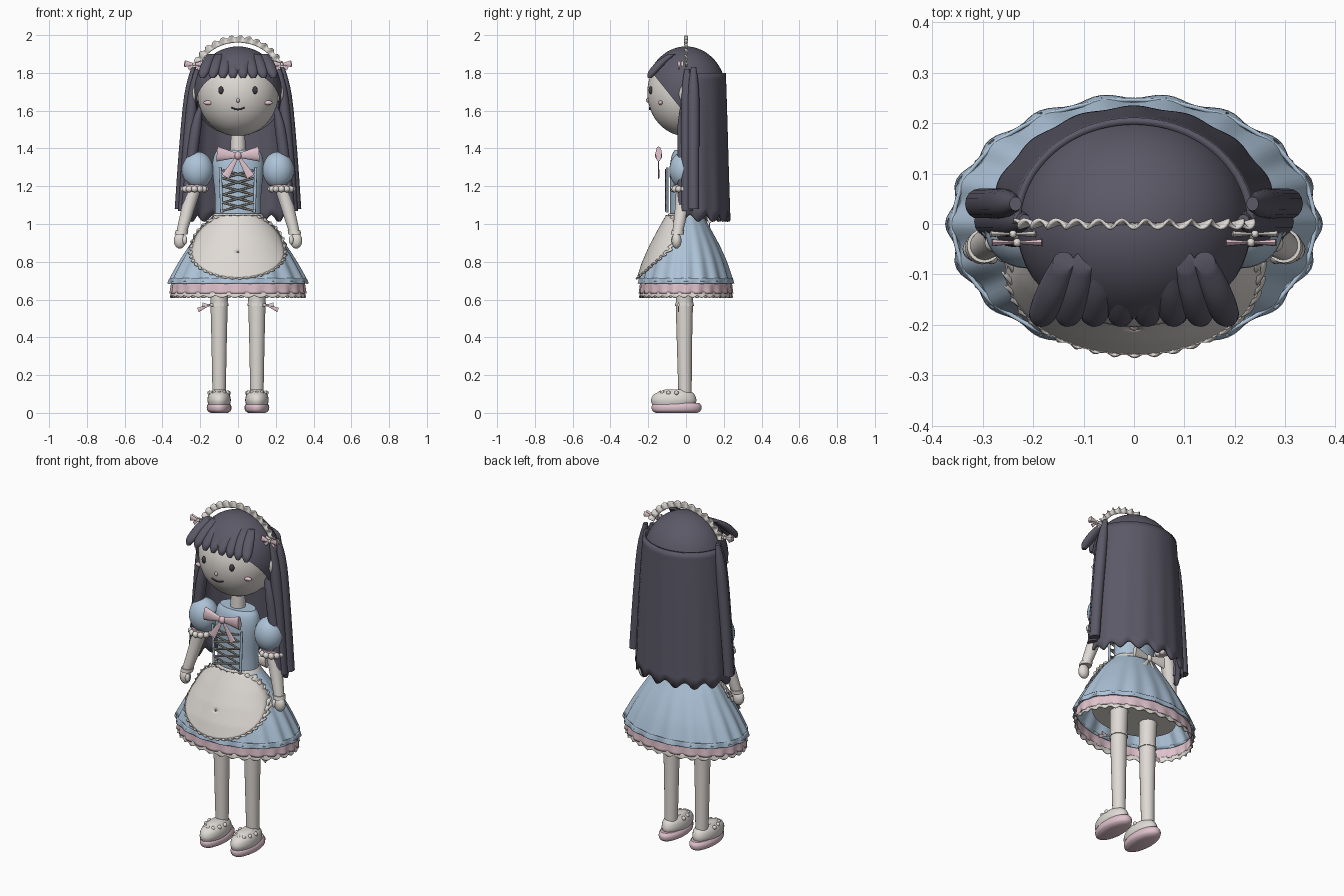
import bpy, bmesh
from math import sin, cos, pi, sqrt, radians
from mathutils import Matrix, Vector

if "Cube" in bpy.data.objects:
    bpy.data.objects.remove(bpy.data.objects["Cube"], do_unlink=True)


def material(name, rgb):
    m = bpy.data.materials.new(name)
    m.use_nodes = True
    m.diffuse_color = (*rgb, 1)
    m.node_tree.nodes["Principled BSDF"].inputs["Base Color"].default_value = (*rgb, 1)
    return m


CREAM = material("warm cream", (0.74, 0.70, 0.66))
BLUE = material("powder blue", (0.42, 0.55, 0.69))
PINK = material("pale pink", (0.74, 0.54, 0.60))
HAIR = material("slate violet", (0.105, 0.10, 0.135))
DARK = material("charcoal", (0.05, 0.05, 0.06))
LACE = material("grey cord", (0.17, 0.16, 0.14))


def finish(name, bm, mat, thick=0):
    bmesh.ops.recalc_face_normals(bm, faces=bm.faces)
    me = bpy.data.meshes.new(name)
    bm.to_mesh(me)
    bm.free()
    me.materials.append(mat)
    for p in me.polygons:
        p.use_smooth = True
    me.set_sharp_from_angle(angle=radians(40))
    ob = bpy.data.objects.new(name, me)
    bpy.context.collection.objects.link(ob)
    if thick:
        mod = ob.modifiers.new("thickness", "SOLIDIFY")
        mod.thickness = thick
        mod.offset = 0
    return ob


def sheet(name, fn, nu, nv, mat, closed=False, caps=False, thick=0):
    """Grid surface from a function of u and v, both 0 to 1."""
    bm = bmesh.new()
    cols = nu if closed else nu + 1
    rows = [[bm.verts.new(fn(i / nu, j / nv)) for i in range(cols)] for j in range(nv + 1)]
    for a, b in zip(rows, rows[1:]):
        for i in range(nu):
            k = (i + 1) % cols
            bm.faces.new((a[i], a[k], b[k], b[i]))
    if caps:
        bm.faces.new(rows[0])
        bm.faces.new(rows[-1])
    return finish(name, bm, mat, thick)


def blend(rows, v):
    """Smooth interpolation along a list of sections."""
    t = v * (len(rows) - 1)
    i = min(int(t), len(rows) - 2)
    f = t - i
    p = [rows[max(0, min(len(rows) - 1, k))] for k in range(i - 1, i + 3)]
    return [b + 0.5 * f * (c - a + f * (2*a - 5*b + 4*c - d + f * (3*(b - c) + d - a)))
            for a, b, c, d in zip(*p)]


def loft(name, rows, mat, n=24, waves=0, amp=0, hem=0, arc=2 * pi, caps=True, thick=0, steps=4):
    """Elliptical sections (x, y, z, rx, ry), with optional pleats and a wavy hem."""
    def fn(u, v):
        x, y, z, rx, ry = blend(rows, v)
        a = u * arc
        k = 1 + amp * v * cos(waves * a)
        return (x + rx * k * cos(a), y + ry * k * sin(a), z + hem * v ** 8 * sin(waves * a))
    full = arc > 6
    return sheet(name, fn, n, steps * (len(rows) - 1), mat, full, caps and full, thick)


def blob(name, c, r, mat, seg=24):
    bm = bmesh.new()
    bmesh.ops.create_uvsphere(bm, u_segments=seg, v_segments=seg // 2, radius=1,
                              matrix=Matrix.Translation(c) @ Matrix.Diagonal((*r, 1)))
    return finish(name, bm, mat)


def bar(name, p, q, r1, r2, mat, flat=1):
    """Tapered rod from p to q, flattened front to back."""
    p, q = Vector(p), Vector(q)
    d = q - p
    bm = bmesh.new()
    bmesh.ops.create_cone(bm, cap_ends=True, segments=12, radius1=r1, radius2=r2, depth=d.length,
                          matrix=Matrix.Translation((p + q) / 2) @ Matrix.Diagonal((1, flat, 1, 1))
                          @ d.to_track_quat("Z", "Y").to_matrix().to_4x4())
    return finish(name, bm, mat)


def bow(name, c, s, mat, knot=None, tails=1):
    c = Vector(c)
    blob(name + "_knot", c, (s * .17, s * .17, s * .2), knot or mat, 16)
    for side, k in (("left", 1), ("right", -1)):
        bar(f"{name}_{side}_wing", c, c + Vector((k * s, 0, s * .08)), s * .1, s * .36, mat, .4)
        if tails:
            bar(f"{name}_{side}_tail", c, c + Vector((k * s * .6, 0, -s * tails)),
                s * .06, s * .2, mat, .2)


# Skirt, hem bands and underskirt
SKIRT = [(1.05, .122, .085), (.97, .195, .13), (.88, .255, .178), (.79, .31, .217), (.695, .36, .247)]
loft("skirt", [(0, 0, *r) for r in SKIRT], BLUE, 144, 18, .025, caps=False, thick=.006)
loft("skirt_edge", [(0, 0, .712, .358, .246), (0, 0, .685, .364, .251)], BLUE, 144, 18, .02, caps=False, thick=.008)
loft("pink_flounce", [(0, 0, .69, .35, .24), (0, 0, .632, .354, .243)], PINK, 144, 24, .02, caps=False, thick=.006)
loft("lace_hem", [(0, 0, .64, .35, .24), (0, 0, .614, .354, .243)], CREAM, 192, 32, .012, .006, caps=False, thick=.005)
loft("underskirt", [(0, 0, .98, .15, .1), (0, 0, .85, .21, .15), (0, 0, .72, .25, .175)], CREAM, 48)


# Apron laid over the skirt front
def skirt_radii(z):
    for (z1, a1, b1), (z2, a2, b2) in zip(SKIRT, SKIRT[1:]):
        if z >= z2:
            f = min(1, (z1 - z) / (z1 - z2))
            return a1 + f * (a2 - a1), b1 + f * (b2 - b1)
    return a2, b2


def apron_point(u, v, lift=.016):
    a = u * 2 * pi
    x = .25 * v * cos(a)
    z = min(1.045, .85 + v * sin(a) * (.21 if sin(a) > 0 else .137))
    rx, ry = skirt_radii(z)
    return (x, -ry * sqrt(max(.02, 1 - (x / (rx * 1.03)) ** 2)) - lift, z)


sheet("apron", lambda u, v: apron_point(u, .02 + .98 * v), 72, 12, CREAM, True, thick=.006)
sheet("apron_frill", lambda u, v: apron_point(u, .97 + v * (.06 + .02 * sin(80 * pi * u)),
                                              .018 + .004 * cos(80 * pi * u)), 240, 2, CREAM, True, thick=.004)
loft("apron_sash", [(0, 0, 1.055, .124, .09), (0, 0, 1.03, .138, .1)], CREAM, 48, caps=False, thick=.006)
bow("sash_bow", (0, .125, 1.03), .1, CREAM, tails=1.1)

# Bodice, lacing and neck
loft("bodice", [(0, 0, 1.03, .122, .084), (0, 0, 1.15, .122, .084), (0, 0, 1.29, .136, .086),
                (0, 0, 1.36, .128, .076), (0, 0, 1.392, .108, .06)], BLUE, 40)
loft("neck", [(0, 0, 1.36, .042, .042), (0, 0, 1.5, .036, .036)], CREAM)
for i in range(5):
    z = 1.07 + i * .043
    for k in (-1, 1):
        bar(f"lace_{i}_{k}", (-k * .082, -.108, z), (k * .082, -.108, z + .043), .006, .006, LACE, .6)
for k in (-1, 1):
    bar(f"lacing_edge_{k}", (k * .086, -.1, 1.06), (k * .094, -.1, 1.3), .008, .008, BLUE, .8)
bow("neck_bow", (0, -.145, 1.362), .112, PINK, tails=1)

# Head and face
HEAD, HR = Vector((0, 0, 1.695)), (.216, .205, .23)
blob("head", HEAD, HR, CREAM, 48)


def on_face(x, z, out=0):
    return (x, -HR[1] * sqrt(1 - (x / HR[0]) ** 2 - ((z - HEAD.z) / HR[2]) ** 2) - out, z)


blob("nose", on_face(0, 1.655), (.009, .01, .012), PINK, 16)
for i in range(6):
    ends = [on_face(x, 1.606 + 8 * x * x, .002) for x in (-.036 + i * .012, -.024 + i * .012)]
    bar(f"mouth_{i}", *ends, .004, .004, DARK)
for side, k in (("left", 1), ("right", -1)):
    blob(side + "_eye", on_face(k * .09, 1.708), (.014, .012, .02), DARK)
    blob(side + "_blush", on_face(k * .155, 1.642), (.028, .012, .012), PINK)
    blob(side + "_ear", (k * .222, -.012, 1.69), (.022, .026, .044), CREAM)

# Hair cap, trimmed along a slope around the face
bm = bmesh.new()
bmesh.ops.create_uvsphere(bm, u_segments=48, v_segments=32, radius=1,
                          matrix=Matrix.Translation(HEAD) @ Matrix.Diagonal((.233, .214, .245, 1)))
bmesh.ops.bisect_plane(bm, geom=bm.verts[:] + bm.edges[:] + bm.faces[:], plane_co=(0, -.17, 1.79),
                       plane_no=(0, 1.25, 1), clear_inner=True)
finish("hair_cap", bm, HAIR)
loft("back_hair", [(0, .0, 1.8, .232, .204), (0, 0, 1.6, .25, .21), (0, 0, 1.3, .268, .218),
                   (0, 0, 1.03, .28, .226)], HAIR, 96, 16, .01, .018, arc=pi, thick=.014)
for i in range(8):
    u = (i - 3.5) / 3.5
    loft(f"bang_{i}", [(u * .14, -.075, 1.9, .021, .02), (u * .16, -.125, 1.862, .028, .028),
                       (u * .18, -.175, 1.805, .028, .025), (u * .188, -.192, 1.772, .012, .01)], HAIR, 16)


# Frilled headband
def headband(u, v):
    a = radians(20 + 140 * u)
    w = v * (.032 + .006 * sin(26 * pi * u))
    return ((.222 + w) * cos(a), .009 * v * cos(26 * pi * u), 1.763 + (.198 + w) * sin(a))


sheet("headband", headband, 160, 4, CREAM, thick=.006)

for side, k in (("left", 1), ("right", -1)):
    # Headband bows and hanging locks
    bow(side + "_hair_bow", (k * .232, -.037, 1.845), .05, PINK, CREAM, .5)
    bow(side + "_hair_bow_lining", (k * .24, -.02, 1.845), .045, CREAM, tails=0)
    for j, (x, y, top, low) in enumerate(((.235, .04, 1.83, 1.08), (.217, .005, 1.82, 1.07), (.2, -.015, 1.62, 1.1))):
        h = top - low
        loft(f"{side}_lock_{j}", [(k * x, y, top, .012, .014), (k * (x + .022), y, top - h * .2, .028, .03),
                                  (k * (x + .05), y, top - h * .6, .029, .03),
                                  (k * (x + .073), y, low, .027, .03)], HAIR, 16)

    # Puff sleeve, beaded cuff, arm and hand
    blob(side + "_sleeve", (k * .213, -.01, 1.285), (.083, .078, .098), BLUE, 32)
    loft(side + "_sleeve_band", [(k * .228, -.01, 1.21, .056, .056), (k * .23, -.01, 1.17, .056, .056)], PINK)
    for i in range(12):
        a = i * pi / 6
        blob(f"{side}_cuff_bead_{i}", (k * .23 + .056 * cos(a), -.01 + .056 * sin(a), 1.185), (.018, .018, .018), CREAM, 12)
    loft(side + "_arm", [(k * .225, -.01, 1.22, .042, .042), (k * .262, -.022, 1.09, .036, .036),
                         (k * .3, -.045, .95, .028, .028)], CREAM)
    loft(side + "_wrist", [(k * .297, -.043, .965, .034, .034), (k * .301, -.046, .945, .034, .034)], CREAM)
    blob(side + "_hand", (k * .308, -.05, .912), (.032, .026, .042), CREAM)
    blob(side + "_thumb", (k * .282, -.066, .915), (.013, .014, .024), CREAM, 16)

    # Leg, stocking top and garter bow
    x = k * .1
    loft(side + "_leg", [(x, -.005, .09, .035, .035), (x, -.008, .35, .04, .04), (x, -.008, .6, .046, .046),
                         (x, 0, .8, .05, .05)], CREAM)
    loft(side + "_stocking_top", [(x, -.008, .585, .047, .047), (x, -.008, .565, .049, .049)], CREAM, 48, 12, .04)
    bow(side + "_garter_bow", (k * .155, -.04, .57), .034, CREAM, PINK, 0)
    bar(side + "_garter_tail", (k * .155, -.04, .57), (k * .212, -.04, .545), .004, .012, PINK, .3)

    # Shoe with sole, upper and bead trim
    loft(side + "_sole", [(x, -.05, 0, .045, .11), (x, -.05, .012, .062, .128), (x, -.05, .035, .065, .132),
                          (x, -.05, .052, .055, .12)], PINK)
    loft(side + "_shoe", [(x, -.065, .045, .058, .115), (x, -.065, .07, .062, .12), (x, -.062, .1, .054, .105),
                          (x, -.05, .124, .03, .06)], CREAM)
    for i in range(7):
        a = pi + i * pi / 6
        blob(f"{side}_shoe_bead_{i}", (x + .05 * cos(a), -.05 + .085 * sin(a), .106), (.012, .012, .012), CREAM, 12)
